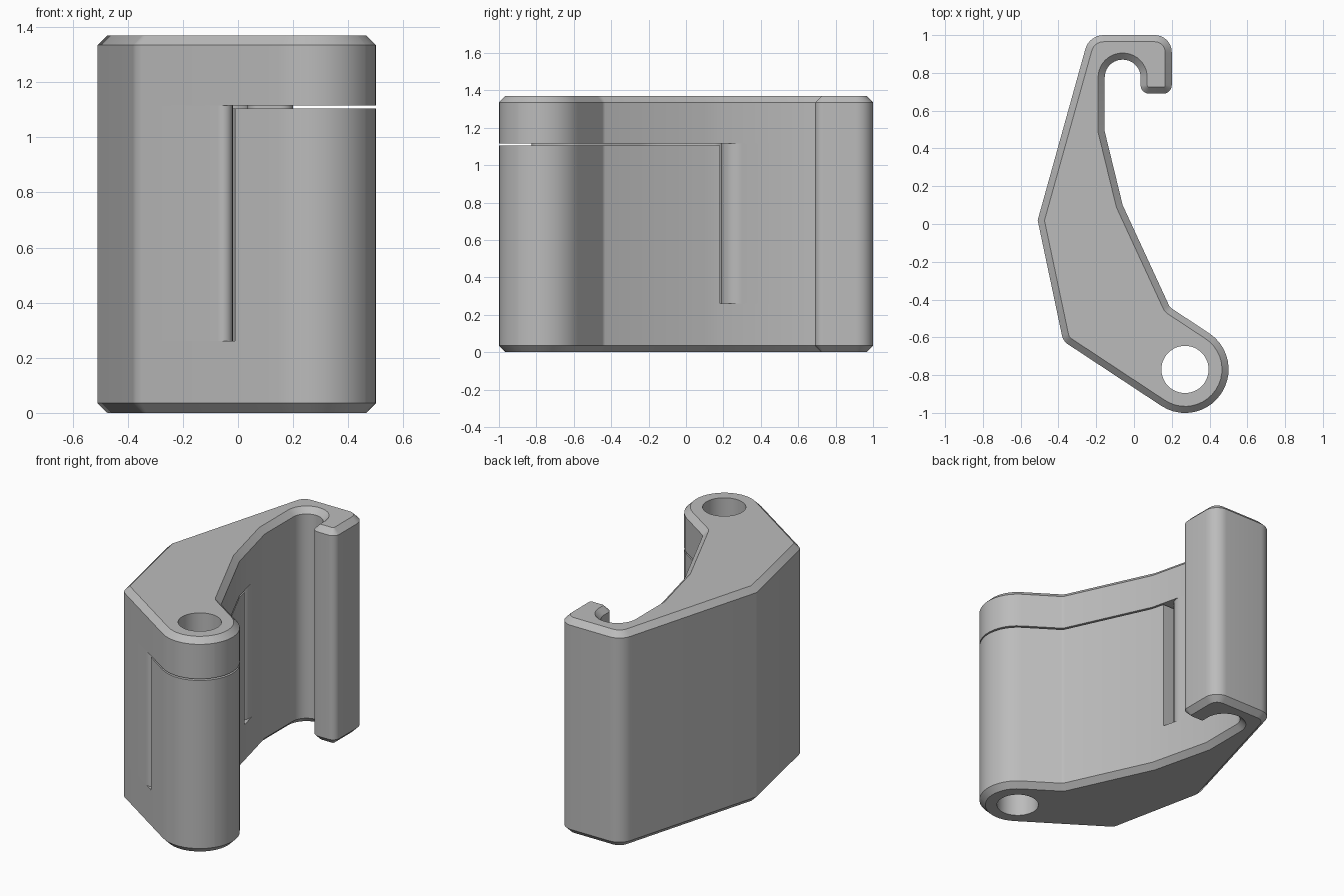
import bpy, bmesh, math
from mathutils import Vector

if "Cube" in bpy.data.objects:
    bpy.data.objects.remove(bpy.data.objects["Cube"])

HEIGHT, CHAMFER = 1.37, 0.035
GAP_LOW, GAP_TOP, SLOT_LOW = 1.105, 1.115, 0.26

grey = bpy.data.materials.new("mid grey")
grey.use_nodes = True
grey.diffuse_color = (0.5, 0.5, 0.5, 1)
grey.node_tree.nodes["Principled BSDF"].inputs["Base Color"].default_value = (0.5, 0.5, 0.5, 1)


def rounded(corners, steps=10):
    """Turn (x, y, radius) corners into one list of points per filleted corner."""
    parts = []
    for i, (x, y, r) in enumerate(corners):
        p = Vector((x, y))
        if not r:
            parts.append([p])
            continue
        a = (Vector(corners[i - 1][:2]) - p).normalized()
        b = (Vector(corners[(i + 1) % len(corners)][:2]) - p).normalized()
        half = math.acos(a.dot(b)) / 2
        centre = p + (a + b).normalized() * (r / math.sin(half))
        start = p + a * (r / math.tan(half)) - centre
        end = p + b * (r / math.tan(half)) - centre
        sweep = math.atan2(start.x * end.y - start.y * end.x, start.dot(end))
        n = max(3, round(steps * abs(sweep) / (math.pi / 2)))
        arc = []
        for k in range(n + 1):
            c, s = math.cos(sweep * k / n), math.sin(sweep * k / n)
            arc.append(centre + Vector((start.x * c - start.y * s, start.x * s + start.y * c)))
        parts.append(arc)
    return parts


def chain(parts):
    return [p for part in parts for p in part]


def shrunk(points, distance):
    """Move a counterclockwise outline inwards by an even distance."""
    out = []
    for i, p in enumerate(points):
        d1 = (p - points[i - 1]).normalized()
        d2 = (points[(i + 1) % len(points)] - p).normalized()
        n1, n2 = Vector((-d1.y, d1.x)), Vector((-d2.y, d2.x))
        out.append(p + (n1 + n2) * (distance / (1 + n1.dot(n2))))
    return out


bm = bmesh.new()
known = {}


def ring(points, z):
    """Vertices of an outline at one height, shared with earlier rings."""
    verts = []
    for p in points:
        key = (round(p.x, 4), round(p.y, 4), round(z, 4))
        if key not in known:
            known[key] = bm.verts.new((p.x, p.y, z))
        verts.append(known[key])
    return verts


def wall(lower, z_low, upper, z_high):
    low, high = ring(lower, z_low), ring(upper, z_high)
    for i in range(len(low)):
        bm.faces.new((low[i - 1], low[i], high[i], high[i - 1]))


def holed_cap(outline, z):
    """Flat face with the pin hole left open."""
    edges = []
    for loop in (ring(outline, z), ring(hole, z)):
        for i in range(len(loop)):
            pair = (loop[i - 1], loop[i])
            edges.append(bm.edges.get(pair) or bm.edges.new(pair))
    bmesh.ops.triangle_fill(bm, use_beauty=True, edges=edges, normal=(0, 0, 1))


# Main piece: slit side with its two rounded lips, then hook and back
main = rounded([
    (-0.019, -0.8548, 0.035), (-0.019, -0.6, 0.1), (-0.26, -0.2, 0.2),
    (-0.26, 0.189, 0.05), (-0.0817, 0.189, 0.09),
    (-0.155, 0.49, 0), (-0.155, 0.87, 0.094), (0.035, 0.87, 0.094),
    (0.035, 0.69, 0.045), (0.2, 0.69, 0.045), (0.2, 1.0, 0.09),
    (-0.237, 1.0, 0.1), (-0.51, 0.02, 0), (-0.375, -0.62, 0.07)])
slit_side, hook_side = chain(main[:5]), chain(main[5:])

# Spring flap: hinge end and inner face, then its side of the slit
flap = rounded([
    (-0.011, -0.8601, 0), (0.336, -1.089, 0.229), (0.589, -0.704, 0.229),
    (0.19, -0.441, 0.04), (-0.06, 0.1, 0), (-0.0797, 0.181, 0),
    (-0.256, 0.181, 0.045), (-0.256, -0.2, 0.2), (-0.011, -0.6, 0.1)])
hinge_side, flap_slit = chain(flap[:6]), chain(flap[6:])

# Pin hole through the hinge end
hole = [Vector((0.27 + 0.125 * math.cos(math.tau * k / 48),
                -0.77 + 0.125 * math.sin(math.tau * k / 48))) for k in range(48)]

# Outer walls with chamfered rims at both ends
full = hook_side + hinge_side
rim = shrunk(full, CHAMFER)
wall(rim, 0, full, CHAMFER)
wall(full, CHAMFER, full, SLOT_LOW)
wall(full, GAP_TOP, full, HEIGHT - CHAMFER)
wall(full, HEIGHT - CHAMFER, rim, HEIGHT)

# Main piece and flap stand apart between the slit floor and the gap
wall(slit_side + hook_side, SLOT_LOW, slit_side + hook_side, GAP_TOP)
wall(hinge_side + flap_slit, SLOT_LOW, hinge_side + flap_slit, GAP_LOW)
wall(hole, 0, hole, GAP_LOW)
wall(hole, GAP_TOP, hole, HEIGHT)

# Flat ends, gap faces and slit floor
holed_cap(rim, 0)
holed_cap(rim, HEIGHT)
holed_cap(hinge_side + flap_slit, GAP_LOW)
holed_cap(hinge_side + slit_side[::-1], GAP_TOP)
bm.faces.new(ring(slit_side + hinge_side[-1:] + flap_slit + hinge_side[:1], SLOT_LOW))

bm.normal_update()
bmesh.ops.recalc_face_normals(bm, faces=bm.faces[:])
mesh = bpy.data.meshes.new("hooked_arm")
bm.to_mesh(mesh)
bm.free()
mesh.materials.append(grey)
arm = bpy.data.objects.new("hooked_arm", mesh)
bpy.context.scene.collection.objects.link(arm)

bpy.ops.object.select_all(action="DESELECT")
arm.select_set(True)
bpy.context.view_layer.objects.active = arm
bpy.ops.object.shade_smooth_by_angle(angle=math.radians(20))
